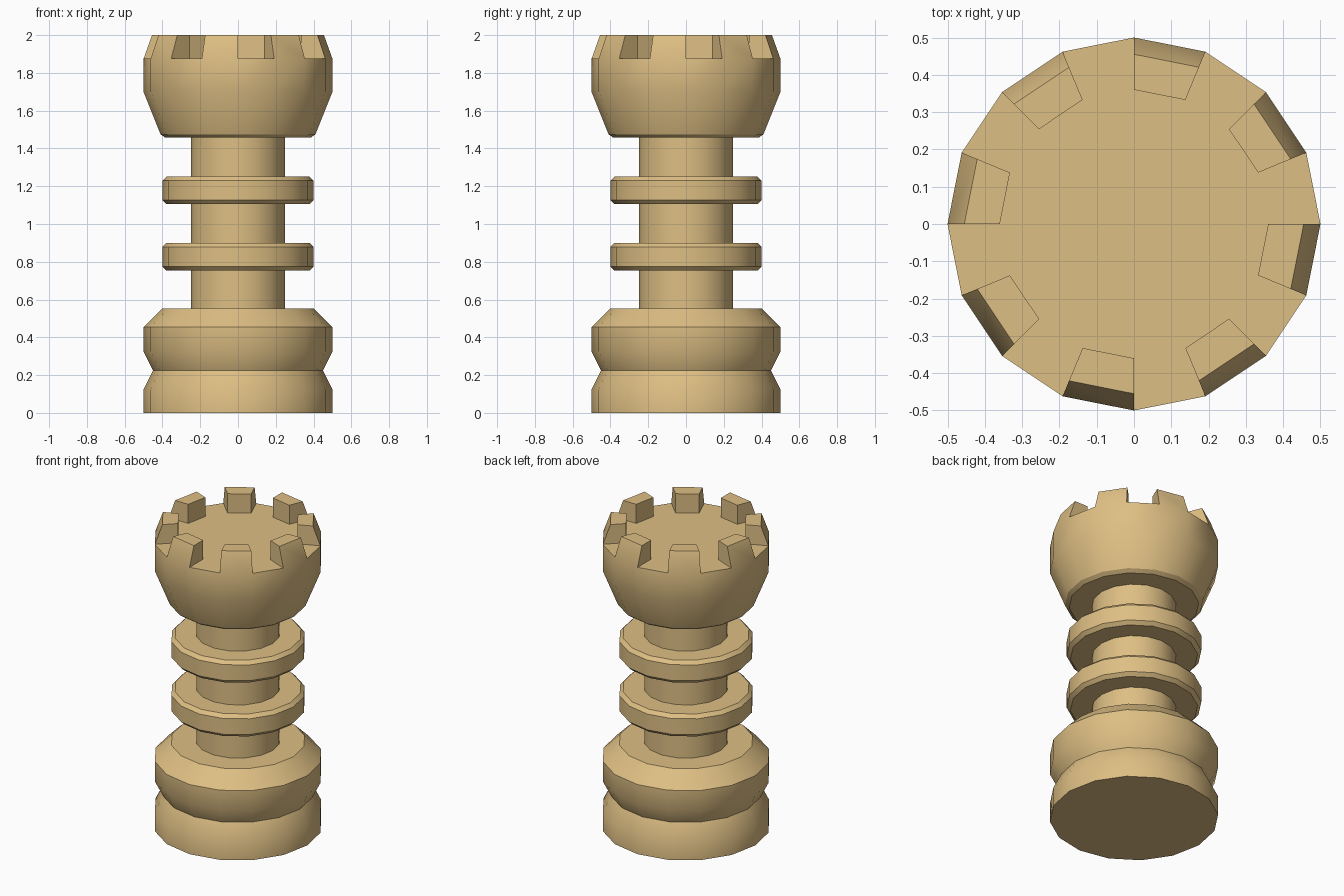
import bpy, bmesh
from math import sin, cos, pi, radians

if "Cube" in bpy.data.objects:
    bpy.data.objects.remove(bpy.data.objects["Cube"])

SIDES = 16
wood = bpy.data.materials.new("pale_wood")
wood.diffuse_color = (0.73, 0.52, 0.23, 1)
wood.use_nodes = True
wood.node_tree.nodes["Principled BSDF"].inputs["Base Color"].default_value = wood.diffuse_color


def lathe(name, profile, finish=None):
    """Revolve (radius, z) points, listed bottom to top, around the z axis."""
    bm = bmesh.new()
    rings = []
    for r, z in profile:
        if r == 0:
            rings.append([bm.verts.new((0, 0, z))] * SIDES)
        else:
            rings.append([bm.verts.new((r * cos(2 * pi * i / SIDES), r * sin(2 * pi * i / SIDES), z))
                          for i in range(SIDES)])
    bands = []
    for low, high in zip(rings, rings[1:]):
        band = []
        for i in range(SIDES):
            j = (i + 1) % SIDES
            corners = dict.fromkeys((low[i], low[j], high[j], high[i]))
            band.append(bm.faces.new(list(corners)))
        bands.append(band)
    if finish:
        finish(bm, bands)
    mesh = bpy.data.meshes.new(name)
    bm.to_mesh(mesh)
    bm.free()
    mesh.materials.append(wood)
    obj = bpy.data.objects.new(name, mesh)
    bpy.context.collection.objects.link(obj)
    bpy.ops.object.select_all(action='DESELECT')
    obj.select_set(True)
    bpy.context.view_layer.objects.active = obj
    bpy.ops.object.shade_smooth_by_angle(angle=radians(30))
    return obj


def raise_battlements(bm, bands):
    """Extrude every second face of the rim, leaning its outer side inwards."""
    rim = bands[-2][1::2]
    for face in rim:
        new = bmesh.ops.extrude_discrete_faces(bm, faces=[face])["faces"][0]
        for v in new.verts:
            v.co.z = 2.0
            if v.co.xy.length > 0.45:
                v.co.x *= 0.455 / 0.5
                v.co.y *= 0.455 / 0.5
    bmesh.ops.remove_doubles(bm, verts=bm.verts[:], dist=1e-5)


# Foot with a waist groove and sloped shoulder
lathe("base", [(0, 0), (0.5, 0), (0.5, 0.125), (0.45, 0.225), (0.5, 0.325),
               (0.5, 0.455), (0.4, 0.553), (0.25, 0.553)])

# Stem, open where it meets base and head
lathe("column", [(0.25, 0.553), (0.25, 1.457)])

# Two bevelled collars
for part, z in (("lower_collar", 0.753), ("upper_collar", 1.105)):
    lathe(part, [(0.25, z), (0.378, z), (0.4, z + 0.022), (0.4, z + 0.125),
                 (0.378, z + 0.147), (0.25, z + 0.147)])

# Cup-shaped head with eight battlements
lathe("head", [(0.25, 1.457), (0.385, 1.457), (0.41, 1.475), (0.5, 1.70),
               (0.5, 1.875), (0.36, 1.875), (0, 1.875)], raise_battlements)
